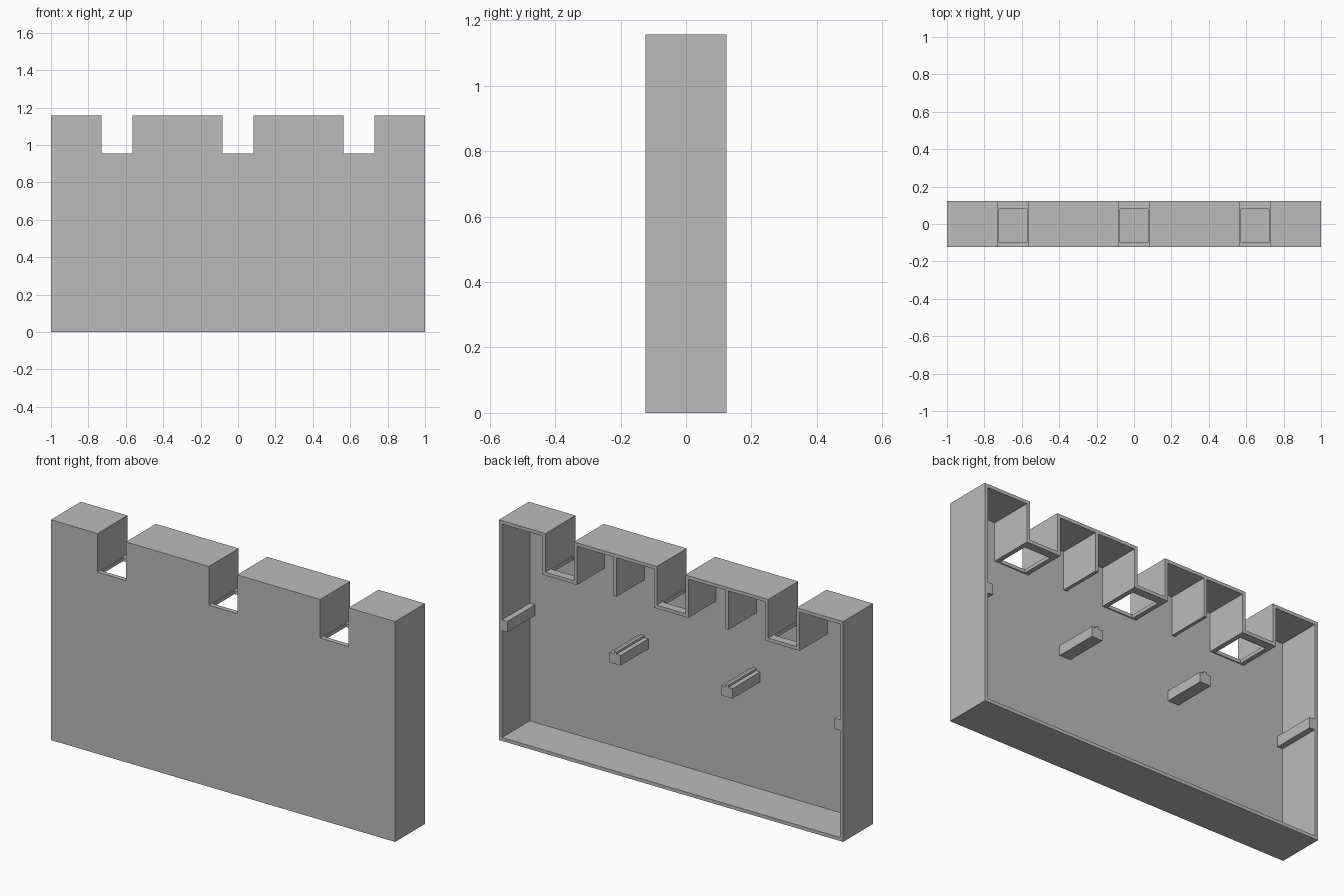
import bpy, bmesh
from mathutils import Vector

if "Cube" in bpy.data.objects:
    bpy.data.objects.remove(bpy.data.objects["Cube"], do_unlink=True)

TOP, FLOOR = 1.157, 0.954          # merlon top, notch floor
HALF, T = 0.124, 0.018             # half depth, shell thickness
NOTCHES, NOTCH_HALF = (-0.647, 0.0, 0.647), 0.0825
PLATE = -HALF + T                  # inner side of the front plate

stone = bpy.data.materials.new("stone grey")
stone.use_nodes = True
GREY = (0.5, 0.5, 0.5, 1)
stone.diffuse_color = GREY
stone.node_tree.nodes["Principled BSDF"].inputs["Base Color"].default_value = GREY


def finish(name, bm):
    bmesh.ops.recalc_face_normals(bm, faces=bm.faces)
    mesh = bpy.data.meshes.new(name)
    bm.to_mesh(mesh)
    bm.free()
    mesh.materials.append(stone)
    ob = bpy.data.objects.new(name, mesh)
    bpy.context.collection.objects.link(ob)
    return ob


def prism(name, outline, y0, y1, hollow=False):
    """Extrude an x-z outline along y; hollow leaves a shell open at the back."""
    bm = bmesh.new()
    face = bm.faces.new([bm.verts.new((x, y0, z)) for x, z in outline])
    ext = bmesh.ops.extrude_face_region(bm, geom=[face], use_keep_orig=True)["geom"]
    bmesh.ops.translate(bm, verts=[v for v in ext if isinstance(v, bmesh.types.BMVert)],
                        vec=(0, y1 - y0, 0))
    bmesh.ops.recalc_face_normals(bm, faces=bm.faces)
    if hollow:
        back = next(f for f in bm.faces if f.normal.y > 0.9)
        bmesh.ops.inset_individual(bm, faces=[back], thickness=T, use_even_offset=True)
        walls = bmesh.ops.extrude_discrete_faces(bm, faces=[back])["faces"]
        bmesh.ops.translate(bm, verts=walls[0].verts, vec=(0, y0 + T - y1, 0))
    return finish(name, bm)


def box(name, x0, x1, y0, y1, z0, z1):
    return prism(name, [(x0, z0), (x1, z0), (x1, z1), (x0, z1)], y0, y1)


# Crenellated shell, open at the back
outline = [(1, 0), (1, TOP)]
for x in reversed(NOTCHES):
    r, l = x + NOTCH_HALF, x - NOTCH_HALF
    outline += [(r, TOP), (r, FLOOR), (l, FLOOR), (l, TOP)]
outline += [(-1, TOP), (-1, 0)]
wall = prism("wall_shell", outline, -HALF, HALF, hollow=True)

# Openings through the notch floors
for x in NOTCHES:
    cutter = box("floor_cutter", x - 0.076, x + 0.076, -0.1, 0.08, 0.9, 1.0)
    cutter.hide_render = True
    mod = wall.modifiers.new("opening", 'BOOLEAN')
    mod.object, mod.solver = cutter, 'EXACT'
    bpy.context.view_layer.objects.active = wall
    bpy.ops.object.modifier_apply(modifier=mod.name)
    bpy.data.objects.remove(cutter, do_unlink=True)

for side, s in (("left", 1), ("right", -1)):
    # Rib hanging inside each middle merlon
    c = s * 0.325
    box(side + "_merlon_rib", c - 0.009, c + 0.009, PLATE, HALF, FLOOR - T, TOP - T)

    # Ridged peg standing out of the plate
    peg = [(-0.032, 0.58), (0.032, 0.58), (0.032, 0.633), (0.008, 0.633),
           (0.008, 0.645), (-0.008, 0.645), (-0.008, 0.633), (-0.032, 0.633)]
    prism(side + "_peg", [(c + x, z) for x, z in peg], PLATE, HALF)

    # Half peg along the end wall
    box(side + "_end_peg", *sorted((s * 0.951, s * (1 - T))), PLATE, HALF, 0.58, 0.636)
